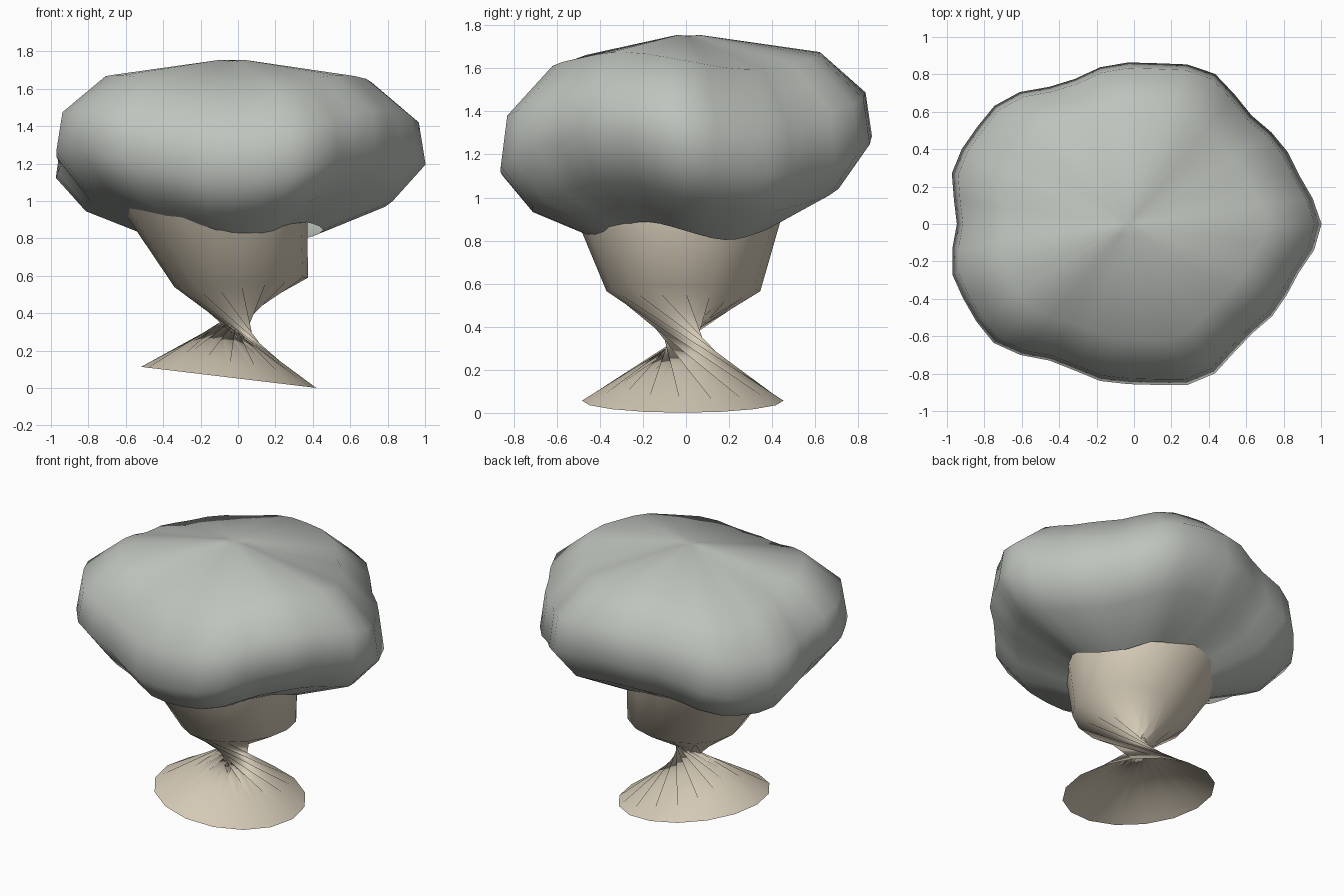
import bpy, bmesh
from math import sin, cos, pi, radians

if "Cube" in bpy.data.objects:
    bpy.data.objects.remove(bpy.data.objects["Cube"])


def make_object(name, bm, colour):
    mesh = bpy.data.meshes.new(name)
    bm.to_mesh(mesh)
    bm.free()
    obj = bpy.data.objects.new(name, mesh)
    bpy.context.collection.objects.link(obj)
    mat = bpy.data.materials.new(name + "_colour")
    mat.diffuse_color = (*colour, 1)
    mat.use_nodes = True
    mat.node_tree.nodes["Principled BSDF"].inputs["Base Color"].default_value = mat.diffuse_color
    mesh.materials.append(mat)
    for poly in mesh.polygons:
        poly.use_smooth = True
    return obj


def bridge(bm, low, high, split=False):
    n = len(low)
    for i in range(n):
        j = (i + 1) % n
        if split:
            bm.faces.new((low[i], low[j], high[i]))
            bm.faces.new((low[j], high[j], high[i]))
        else:
            bm.faces.new((low[i], low[j], high[j], high[i]))


# Canopy: five side lobes with fine ripples, three vertical waves, open underneath
SEGS = 40


def canopy_ring(bm, scale, z, wave):
    verts = []
    for i in range(SEGS):
        t = 2 * pi * i / SEGS
        r = scale * (1 + 0.042 * cos(5 * t) + 0.018 * cos(11 * t + 0.25))
        verts.append(bm.verts.new((0.975 * r * cos(t) - 0.03,
                                   0.86 * r * sin(t),
                                   z - wave * sin(3 * t))))
    return verts


bm = bmesh.new()
profile = [(0.47, 0.845, 0.042), (0.83, 1.0, 0.068), (1.0, 1.195, 0.088),
           (0.965, 1.42, 0.068), (0.72, 1.635, 0.04), (0.08, 1.75, 0.004)]
rings = [canopy_ring(bm, *p) for p in profile]
for a, b in zip(rings, rings[1:]):
    bridge(bm, a, b)
apex = bm.verts.new((-0.03, 0, 1.752))
for i in range(SEGS):
    bm.faces.new((rings[-1][i], rings[-1][(i + 1) % SEGS], apex))
make_object("canopy", bm, (0.52, 0.55, 0.51))


# Trunk: tilted rings, the lower section wrung into a narrow neck
SIDES = 16


def trunk_ring(bm, cx, cy, z, r, slope, turn):
    verts = []
    for i in range(SIDES):
        t = 2 * pi * i / SIDES + radians(turn)
        x = r * cos(t)
        verts.append(bm.verts.new((cx + x, cy + r * sin(t), z + slope * x)))
    return verts


bm = bmesh.new()
base = trunk_ring(bm, -0.05, -0.015, 0.057, 0.468, -0.12, 0)
middle = trunk_ring(bm, 0.017, -0.012, 0.565, 0.357, 0.07, -157.5)
top = trunk_ring(bm, -0.14, -0.04, 1.0, 0.51, 0.0, -157.5)
bridge(bm, base, middle, split=True)
bridge(bm, middle, top)
make_object("trunk", bm, (0.66, 0.59, 0.47))
